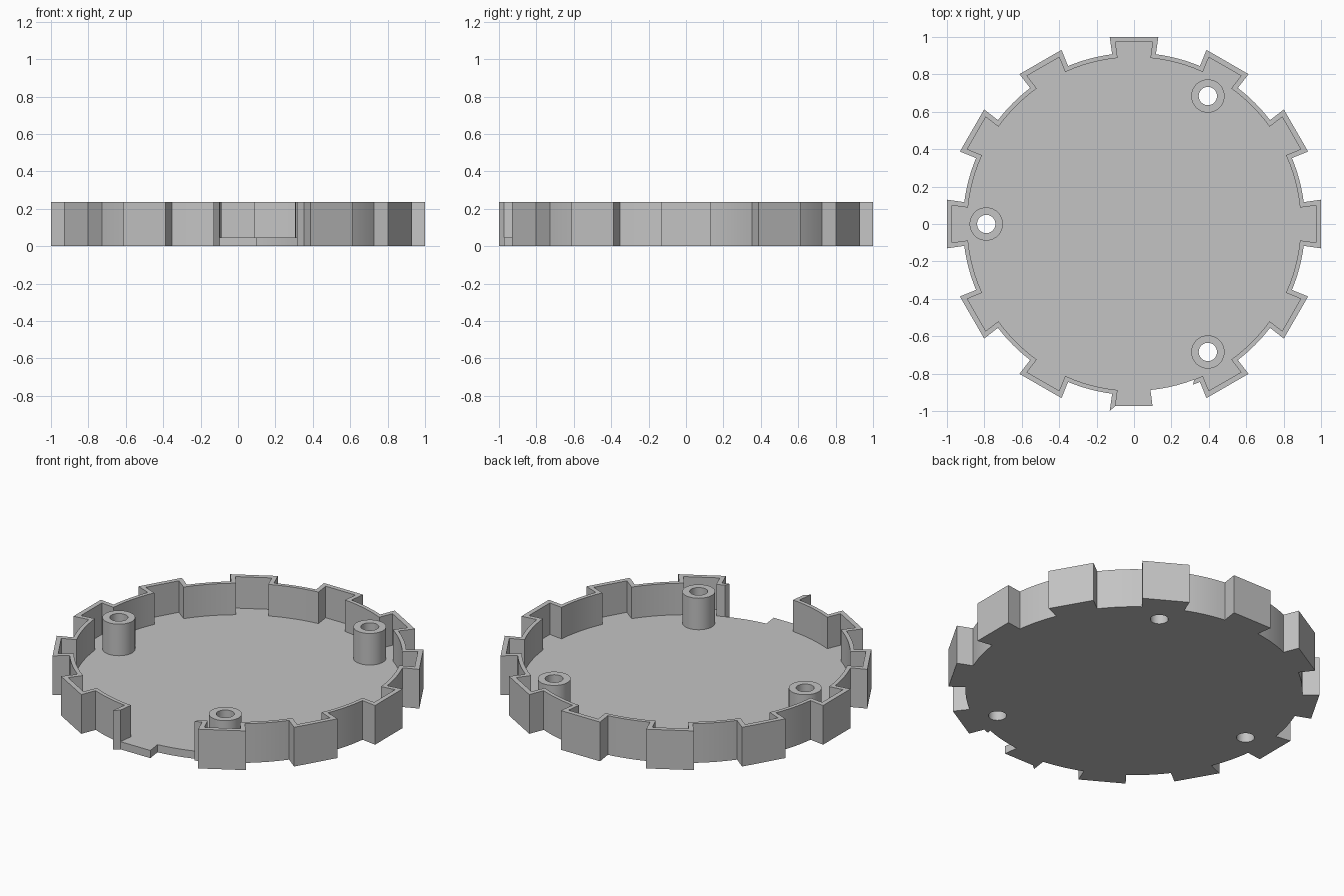
import bpy, bmesh, math
from math import radians, sin, cos

if "Cube" in bpy.data.objects:
    bpy.data.objects.remove(bpy.data.objects["Cube"])

HEIGHT, FLOOR = 0.235, 0.046      # rim height, floor thickness
TEETH, ARC = 12, 6                # dovetail teeth, steps in each arc between them
BOSS_R, HOLE_R, BOSS_DIST = 0.089, 0.049, 0.79

grey = bpy.data.materials.new("light grey")
grey.use_nodes = True
grey.diffuse_color = (0.55, 0.55, 0.55, 1)
grey.node_tree.nodes["Principled BSDF"].inputs["Base Color"].default_value = (0.55, 0.55, 0.55, 1)


def finish(bm, name):
    bmesh.ops.recalc_face_normals(bm, faces=bm.faces)
    mesh = bpy.data.meshes.new(name)
    bm.to_mesh(mesh)
    bm.free()
    mesh.materials.append(grey)
    obj = bpy.data.objects.new(name, mesh)
    bpy.context.collection.objects.link(obj)
    bpy.ops.object.select_all(action='DESELECT')
    obj.select_set(True)
    bpy.context.view_layer.objects.active = obj
    bpy.ops.object.shade_smooth_by_angle(angle=radians(25))
    return obj


def outline(radius, base, tip, reach):
    """Toothed circle, counterclockwise, starting with the front tooth."""
    pts = []
    start = math.asin(base / radius)
    step = (2 * math.pi / TEETH - 2 * start) / ARC
    shoulder = radius * cos(start)
    for k in range(TEETH):
        a = 2 * math.pi * k / TEETH
        tooth = [(-base, -shoulder), (-tip, -reach), (tip, -reach), (base, -shoulder)]
        arc = [(radius * sin(start + step * i), -radius * cos(start + step * i))
               for i in range(1, ARC)]
        pts += [(x * cos(a) - y * sin(a), x * sin(a) + y * cos(a)) for x, y in tooth + arc]
    return pts


def circle(cx, cy, r, n=40):
    return [(cx + r * cos(2 * math.pi * i / n), cy + r * sin(2 * math.pi * i / n)) for i in range(n)]


def loop(bm, pts, z):
    return [bm.verts.new((x, y, z)) for x, y in pts]


def bridge(bm, a, b, segments=None):
    n = len(a)
    for i in (range(n) if segments is None else segments):
        j = (i + 1) % n
        bm.faces.new((a[i], a[j], b[j], b[i]))


def ring_edges(bm, verts):
    edges = []
    for i, v in enumerate(verts):
        w = verts[(i + 1) % len(verts)]
        edges.append(bm.edges.get((v, w)) or bm.edges.new((v, w)))
    return edges


centres = [(BOSS_DIST * cos(radians(a)), BOSS_DIST * sin(radians(a))) for a in (60, 180, 300)]

# Tray: floor and toothed rim, with the rim left open at the front
outer = outline(0.915, 0.117, 0.13, 1.0)
inner = outline(0.892, 0.088, 0.099, 0.972)
gap_start, gap_end = 1, 3 + ARC - 1
gap = range(gap_start, gap_end)
wall = [i for i in range(len(outer)) if i not in gap]

bm = bmesh.new()
out_low, out_top = loop(bm, outer, 0), loop(bm, outer, HEIGHT)
in_low, in_floor, in_top = (loop(bm, inner, z) for z in (0, FLOOR, HEIGHT))
for a, b in ((out_low, out_top), (out_top, in_top), (in_top, in_floor), (out_low, in_low)):
    bridge(bm, a, b, wall)
bridge(bm, in_low, in_floor, gap)
for i in (gap_start, gap_end):
    bm.faces.new((out_low[i], in_low[i], in_floor[i], in_top[i], out_top[i]))

# Screw holes through the floor
low_edges, floor_edges = ring_edges(bm, in_low), ring_edges(bm, in_floor)
for cx, cy in centres:
    low, high = (loop(bm, circle(cx, cy, HOLE_R), z) for z in (0, FLOOR))
    bridge(bm, low, high)
    low_edges += ring_edges(bm, low)
    floor_edges += ring_edges(bm, high)
for edges in (low_edges, floor_edges):
    bmesh.ops.triangle_fill(bm, use_beauty=True, use_dissolve=False, edges=edges, normal=(0, 0, 1))
bmesh.ops.delete(bm, geom=[v for v in bm.verts if not v.link_faces], context='VERTS')
finish(bm, "tray")

# Hollow screw bosses
for name, (cx, cy) in zip(("back_left_boss", "right_boss", "front_left_boss"), centres):
    bm = bmesh.new()
    rings = [loop(bm, circle(cx, cy, r), z) for r, z in
             ((HOLE_R, FLOOR), (BOSS_R, FLOOR), (BOSS_R, HEIGHT), (HOLE_R, HEIGHT))]
    for i in range(4):
        bridge(bm, rings[i], rings[(i + 1) % 4])
    finish(bm, name)
